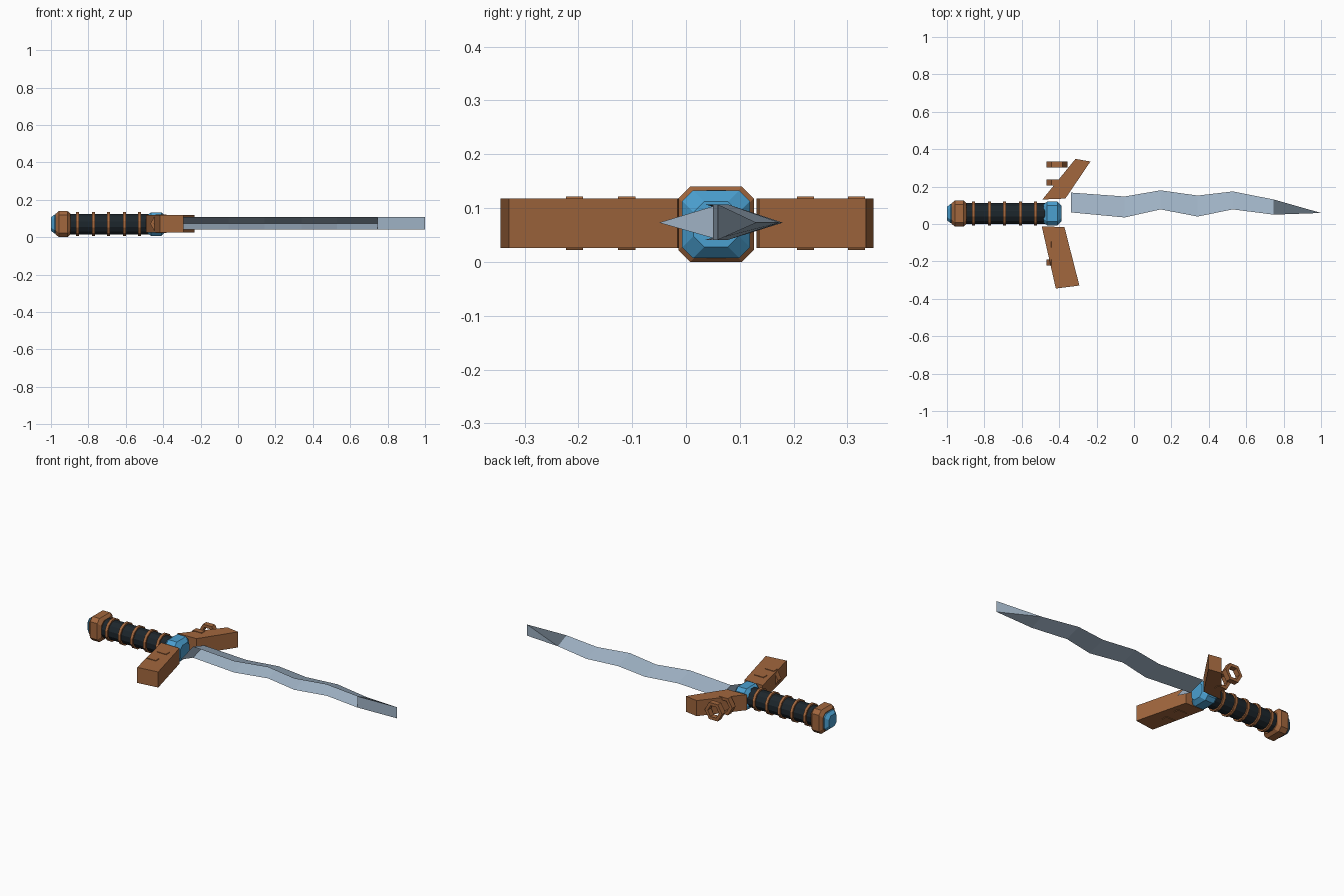
import bpy, bmesh, math

if "Cube" in bpy.data.objects:
    bpy.data.objects.remove(bpy.data.objects["Cube"])

CY, CZ = 0.056, 0.07   # axis of the handle


def mat(name, rgb):
    m = bpy.data.materials.new(name)
    m.diffuse_color = (*rgb, 1)
    m.use_nodes = True
    m.node_tree.nodes["Principled BSDF"].inputs["Base Color"].default_value = m.diffuse_color
    return m


BROWN = mat("bronze brown", (0.36, 0.135, 0.048))
BLUE = mat("blue gem", (0.07, 0.35, 0.63))
BLACK = mat("dark wrap", (0.012, 0.019, 0.025))
STEEL = mat("steel", (0.35, 0.45, 0.56))
DARK = mat("dark steel", (0.10, 0.13, 0.16))


def make(name, verts, faces, mats, fix=True):
    me = bpy.data.meshes.new(name)
    me.from_pydata(verts, [], faces)
    for m in mats:
        me.materials.append(m)
    if fix:
        bm = bmesh.new()
        bm.from_mesh(me)
        bmesh.ops.recalc_face_normals(bm, faces=bm.faces)
        bm.to_mesh(me)
        bm.free()
    ob = bpy.data.objects.new(name, me)
    bpy.context.collection.objects.link(ob)
    return ob


def loft(name, loops, material, closed=False):
    """Skin equal-length loops; cap the ends, or join last loop to first."""
    n, k = len(loops[0]), len(loops)
    verts = [v for lp in loops for v in lp]
    faces = []
    for i in range(k if closed else k - 1):
        a, b = i * n, (i + 1) % k * n
        faces += [(a + j, a + (j + 1) % n, b + (j + 1) % n, b + j) for j in range(n)]
    if not closed:
        faces += [tuple(range(n)), tuple(range((k - 1) * n, k * n))]
    return make(name, verts, faces, [material])


def block_loop(x, h, c):
    """Chamfered square across the x axis."""
    d = h - c
    pts = [(h, d), (d, h), (-d, h), (-h, d), (-h, -d), (-d, -h), (d, -h), (h, -d)]
    return [(x, CY + y, CZ + z) for y, z in pts]


def circle_x(x, r, n):
    return [(x, CY + r * math.cos(math.tau * (i + .5) / n),
             CZ + r * math.sin(math.tau * (i + .5) / n)) for i in range(n)]


def circle_y(cx, y, r, n):
    return [(cx + r * math.cos(math.tau * i / n), y,
             CZ + 0.002 + r * math.sin(math.tau * i / n)) for i in range(n)]


# Pommel, its gem, and the collar gem
loft("pommel", [block_loop(x, h, .022) for x, h in
                ((-.975, .055), (-.958, .07), (-.912, .07), (-.895, .055))], BROWN)
loft("pommel_gem", [block_loop(x, h, .018) for x, h in
                    ((-1, .036), (-.982, .05), (-.93, .05))], BLUE)
loft("collar_gem", [block_loop(x, h, .02) for x, h in
                    ((-.485, .048), (-.465, .063), (-.41, .063), (-.387, .042))], BLUE)

# Grip with binding rings
loft("grip", [circle_x(x, .057, 12) for x in (-.91, -.47)], BLACK)
for i, x in enumerate((-.858, -.773, -.692, -.608, -.526)):
    loft(f"grip_ring_{i}", [circle_x(x + dx, r, 12) for dx, r in
                            ((-.008, .05), (-.008, .066), (.008, .066), (.008, .05))],
         BROWN, closed=True)

# Guard arms, extruded from plan outlines
arms = {
    "guard_arm_back": [(-.49, .131), (-.367, .136), (-.233, .334), (-.313, .348)],
    "guard_arm_front": [(-.493, -.013), (-.372, -.016), (-.292, -.329), (-.418, -.345)],
}
for name, plan in arms.items():
    loft(name, [[(x, y, z) for x, y in plan] for z in (.026, .118)], BROWN)

# Hexagonal rings on the guard
for i, y in enumerate((-.207, -.11, .222, .317)):
    loft(f"guard_ring_{i}", [circle_y(-.412, y + dy, r, 6) for dy, r in
                             ((-.016, .037), (-.016, .057), (.016, .057), (.016, .037))],
         BROWN, closed=True)

# Blade: wavy V-shaped shell open to the front; rows are x, spine y, edge y
rows = [(-.338, .062, .168), (-.05, .035, .147), (.142, .078, .18),
        (.34, .04, .152), (.528, .078, .174), (.747, .05, .131)]
TOP, MID, BOT = .107, .073, .041
verts, faces = [], []
for x, ys, ye in rows:
    verts += [(x, ys, TOP), (x, ye, MID), (x, ys, BOT)]
for i in range(len(rows) - 1):
    a, b = 3 * i, 3 * i + 3
    faces += [(a, b, b + 1, a + 1), (a + 1, b + 1, b + 2, a + 2)]
make("blade", verts, faces, [STEEL])

# Blade tip, narrowing to an upright edge
x, ys, ye = rows[-1]
tip = make("blade_tip",
           [(x, ys, TOP), (x, ye, MID), (x, ys, BOT), (1, .059, TOP), (1, .059, BOT)],
           [(0, 1, 3), (1, 2, 4), (1, 4, 3), (0, 3, 4, 2)], [STEEL, DARK])
for p in tip.data.polygons:
    if p.center.z > .09:
        p.material_index = 1

# Flat diamond plate closing the blade base
make("blade_base", [(-.338, .062, TOP), (-.338, -.05, MID), (-.338, .062, BOT), (-.338, .168, MID)],
     [(0, 1, 2, 3)], [STEEL], fix=False)
